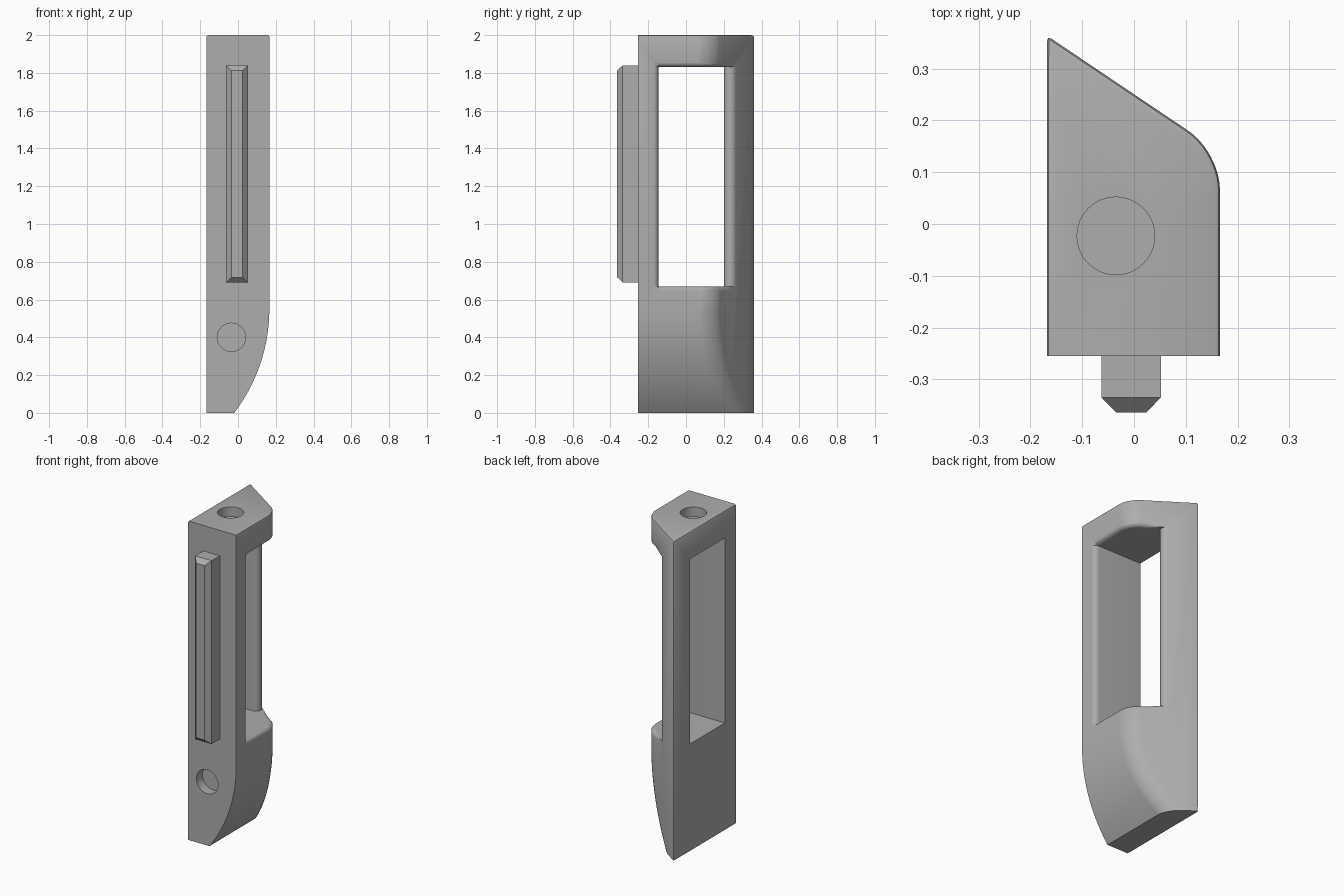
import bpy, bmesh, math
from math import sin, cos, tan, pi
from mathutils import Vector

if "Cube" in bpy.data.objects:
    bpy.data.objects.remove(bpy.data.objects["Cube"])

grey = bpy.data.materials.new("mid_grey")
grey.use_nodes = True
grey.diffuse_color = (0.42, 0.42, 0.42, 1)
grey.node_tree.nodes["Principled BSDF"].inputs["Base Color"].default_value = grey.diffuse_color

LEFT, RIGHT, FRONT, TOP = -0.168, 0.166, -0.255, 2.0
CORNER_Y, SLOPE = 0.139, 0.673          # sharp corner and fall of the slanted back
TURN = pi / 2 - math.atan(SLOPE)        # angle of the slant's outward normal
NORMAL = Vector((cos(TURN), sin(TURN)))
ALONG = Vector((-sin(TURN), cos(TURN)))
WIN_Y, WIN_Z, R = (-0.145, 0.2), (0.67, 1.83), 0.028


def back_y(x):
    return CORNER_Y + SLOPE * (RIGHT - x)


def arc(cx, cy, r, a, b, n):
    return [Vector((cx + r * cos(a + (b - a) * i / n), cy + r * sin(a + (b - a) * i / n)))
            for i in range(n + 1)]


def loft(name, rings):
    """Skin a list of equal rings and cap both ends."""
    bm = bmesh.new()
    rows = [[bm.verts.new(p) for p in ring] for ring in rings]
    for a, b in zip(rows, rows[1:]):
        for i in range(len(a)):
            j = (i + 1) % len(a)
            bm.faces.new((a[i], a[j], b[j], b[i]))
    bm.faces.new(rows[0])
    bm.faces.new(rows[-1])
    bmesh.ops.recalc_face_normals(bm, faces=bm.faces)
    mesh = bpy.data.meshes.new(name)
    bm.to_mesh(mesh)
    bm.free()
    obj = bpy.data.objects.new(name, mesh)
    bpy.context.collection.objects.link(obj)
    mesh.materials.append(grey)
    return obj


def bevel_where(obj, rule, offset, segments):
    bm = bmesh.new()
    bm.from_mesh(obj.data)
    edges = [e for e in bm.edges if rule(*[v.co for v in e.verts])]
    bmesh.ops.bevel(bm, geom=edges, offset=offset, segments=segments, profile=0.5, affect='EDGES')
    bm.to_mesh(obj.data)
    bm.free()


def cut(obj, cutter):
    cutter.hide_render = True
    mod = obj.modifiers.new("cut", 'BOOLEAN')
    mod.object, mod.operation, mod.solver = cutter, 'DIFFERENCE', 'EXACT'
    bpy.context.view_layer.objects.active = obj
    bpy.ops.object.modifier_apply(modifier=mod.name)
    bpy.data.objects.remove(cutter)


# Body: side profile with a curved toe, run back to the slanted face
toe_z, toe_x = 0.55, -0.02
rise = RIGHT - toe_x
toe_r = (rise ** 2 + toe_z ** 2) / (2 * rise)
toe = arc(RIGHT - toe_r, toe_z, toe_r, -math.asin(toe_z / toe_r), 0, 16)
side = [Vector((LEFT, 0))] + toe + [Vector((RIGHT, TOP)), Vector((LEFT, TOP))]
body = loft("body", [[(p.x, FRONT, p.y) for p in side],
                     [(p.x, back_y(p.x), p.y) for p in side]])

# Large rounded corner, then fine rounding on the top rim and thin back edge
CORNER = 0.072
bevel_where(body, lambda a, b: min(a.y, b.y) > 0 and min(a.x, b.x) > toe_x - 0.01
            and abs(a.z - b.z) > 0.001, CORNER, 10)
bevel_where(body, lambda a, b: max(a.y, b.y) > 0 and (
    min(a.z, b.z) > TOP - 0.001 or max(a.x, b.x) < LEFT + 0.001 and min(a.y, b.y) > 0), 0.01, 2)

# Window through the body, with rounded edges on both posts
tip = Vector((RIGHT - (WIN_Y[1] - CORNER_Y) / SLOPE, WIN_Y[1]))
reach = 0.115
post_r = reach * tan((pi / 2 - TURN) / 2)
back_arc = arc(tip.x - reach, WIN_Y[1] + post_r, post_r, TURN, -pi / 2, 10)
front_arc = arc(RIGHT - R, WIN_Y[0] - R, R, pi / 2, 0, 6)
plan = ([Vector((-0.3, WIN_Y[0]))] + front_arc
        + [Vector((0.27, WIN_Y[0] - R)), Vector((0.27, 0.25)), back_arc[0] + NORMAL * 0.1]
        + back_arc + [Vector((-0.3, WIN_Y[1]))])
cut(body, loft("window_cutter", [[(p.x, p.y, z) for p in plan] for z in WIN_Z]))

# Rounded rims above and below the window, fading out at each end
right = Vector((1, 0))
rim = []
for i in range(6):
    s = i / 5
    rim.append((Vector((RIGHT, WIN_Y[0] - R * (1 - s))), right, 1 - math.sqrt(1 - s * s)))
corner_r = CORNER / tan(TURN / 2)
for i, p in enumerate(arc(RIGHT - corner_r, CORNER_Y - CORNER, corner_r, 0, TURN, 10)):
    a = TURN * i / 10
    rim.append((p, Vector((cos(a), sin(a))), 1))
for i in range(6):
    s = i / 5
    rim.append((tip + ALONG * reach * s, NORMAL, (1 - s) ** 2))
steps = [i * pi / 12 for i in range(7)]
levels = [(WIN_Z[0] - R + R * sin(t), R - R * cos(t)) for t in steps]
levels += [(WIN_Z[1] + R - R * sin(t), R - R * cos(t)) for t in reversed(steps)]
rings = []
for z, depth in levels:
    inner = [p - n * (depth * w - 0.0008) for p, n, w in rim]
    outer = [p + n * 0.08 for p, n, w in reversed(rim)]
    rings.append([(p.x, p.y, z) for p in inner + outer])
cut(body, loft("rim_cutter", rings))

# Shallow round sockets in the top and the front
HOLE_X, HOLE_R, DEPTH = -0.035, 0.075, 0.06
circle = arc(0, 0, HOLE_R, 0, 2 * pi, 48)[:-1]
cut(body, loft("top_socket_cutter", [[(HOLE_X + p.x, -0.023 + p.y, z) for p in circle]
                                     for z in (TOP - DEPTH, TOP + 0.1)]))
cut(body, loft("front_socket_cutter", [[(HOLE_X + p.x, y, 0.4 + p.y) for p in circle]
                                       for y in (FRONT - 0.1, FRONT + DEPTH)]))

# Front rail with a chamfered outer face
def rail_ring(y, inset):
    x0, x1, z0, z1 = -0.063 + inset, 0.052 - inset, 0.69 + inset, 1.84 - inset
    return [(x0, y, z0), (x1, y, z0), (x1, y, z1), (x0, y, z1)]


rail = loft("front_rail", [rail_ring(FRONT + 0.005, 0), rail_ring(-0.335, 0), rail_ring(-0.364, 0.028)])

# Smooth the rounded areas and keep hard edges crisp
bpy.ops.object.select_all(action='DESELECT')
body.select_set(True)
bpy.context.view_layer.objects.active = body
bpy.ops.object.shade_smooth_by_angle(angle=math.radians(30))
